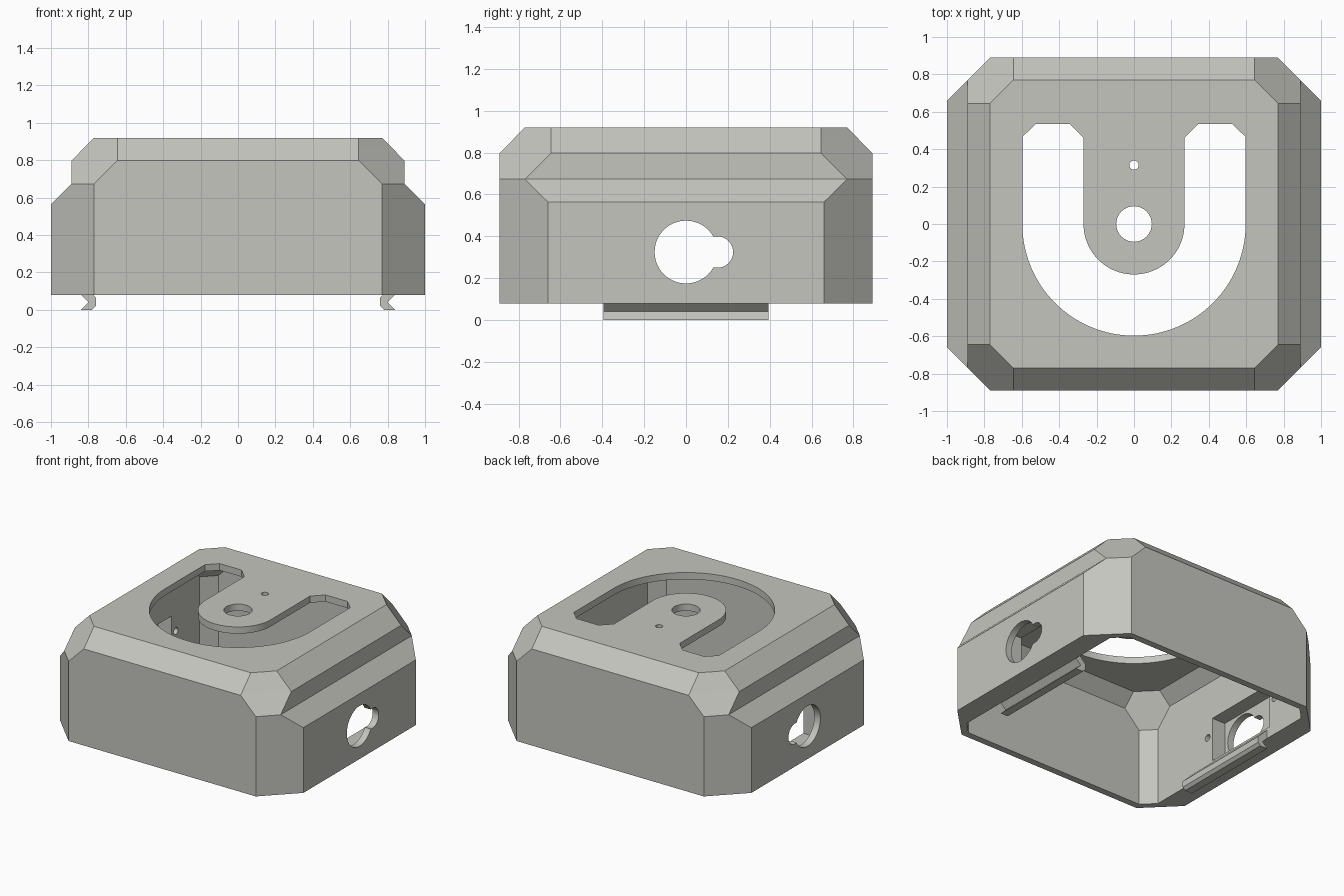
import bpy, bmesh, math

if "Cube" in bpy.data.objects:
    bpy.data.objects.remove(bpy.data.objects["Cube"])

grey = bpy.data.materials.new("warm_grey")
grey.diffuse_color = (0.56, 0.56, 0.52, 1)
grey.use_nodes = True
grey.node_tree.nodes["Principled BSDF"].inputs["Base Color"].default_value = grey.diffuse_color


def make(name, rings):
    """Loft matching rings of points into a closed solid."""
    bm = bmesh.new()
    loops = [[bm.verts.new(p) for p in ring] for ring in rings]
    n = len(loops[0])
    for a, b in zip(loops, loops[1:]):
        for i in range(n):
            j = (i + 1) % n
            bm.faces.new((a[i], a[j], b[j], b[i]))
    bm.faces.new(loops[0][::-1])
    bm.faces.new(loops[-1])
    bmesh.ops.recalc_face_normals(bm, faces=bm.faces)
    mesh = bpy.data.meshes.new(name)
    bm.to_mesh(mesh)
    bm.free()
    mesh.materials.append(grey)
    ob = bpy.data.objects.new(name, mesh)
    bpy.context.collection.objects.link(ob)
    return ob


def prism(name, pts, axis, lo, hi):
    """Extrude a 2D outline along x (outline is y,z), y (x,z) or z (x,y)."""
    place = {"x": lambda p, t: (t, p[0], p[1]),
             "y": lambda p, t: (p[0], t, p[1]),
             "z": lambda p, t: (p[0], p[1], t)}[axis]
    return make(name, [[place(p, t) for p in pts] for t in (lo, hi)])


def arc(r, a0, a1, n, cx=0, cy=0):
    return [(cx + r * math.cos(math.radians(a0 + (a1 - a0) * i / n)),
             cy + r * math.sin(math.radians(a0 + (a1 - a0) * i / n)))
            for i in range(n + 1)]


def circle(r, cx, cy, n=48):
    return arc(r, 0, 360, n, cx, cy)[:-1]


def octagon(z, x1, y1, x2, y2):
    """Cut-corner rectangle: (x1, y1) ends the side edge, (x2, y2) the back edge."""
    q = [(x1, y1), (x2, y2)]
    pts = q + [(-x, y) for x, y in q[::-1]]
    pts += [(-x, -y) for x, y in pts]
    return [(x, y, z) for x, y in pts]


def cut(target, cutter):
    bpy.context.view_layer.objects.active = target
    mod = target.modifiers.new("cut", "BOOLEAN")
    mod.object, mod.operation, mod.solver = cutter, "DIFFERENCE", "EXACT"
    bpy.ops.object.modifier_apply(modifier=mod.name)
    bpy.data.objects.remove(cutter)


# Housing: faceted outer body with stepped sides
housing = make("housing", [
    octagon(0.08, 1, 0.66, 0.77, 0.89),
    octagon(0.565, 1, 0.66, 0.77, 0.89),
    octagon(0.673, 0.89, 0.77, 0.77, 0.89),
    octagon(0.798, 0.89, 0.645, 0.645, 0.89),
    octagon(0.92, 0.77, 0.645, 0.645, 0.77)])

# Hollow interior, open below
cut(housing, make("cavity", [
    octagon(-0.1, 0.84, 0.75, 0.75, 0.84),
    octagon(0.655, 0.84, 0.75, 0.75, 0.84),
    octagon(0.78, 0.84, 0.625, 0.625, 0.84),
    octagon(0.87, 0.75, 0.625, 0.625, 0.75)]))

# U-shaped opening around the tongue in the top
slot = arc(0.597, 0, -180, 64)
slot += [(-0.597, 0.465), (-0.525, 0.535), (-0.345, 0.535), (-0.27, 0.46)]
slot += arc(0.27, 180, 360, 48)
slot += [(0.27, 0.46), (0.345, 0.535), (0.525, 0.535), (0.597, 0.465)]
cut(housing, prism("slot", slot, "z", 0.8, 1))

# Tongue holes
cut(housing, prism("centre_hole", circle(0.095, 0, 0), "z", 0.8, 1))
cut(housing, prism("pin_hole", circle(0.025, 0, 0.315, 24), "z", 0.8, 1))

# Keyhole openings through both sides
cut(housing, prism("port", circle(0.15, 0, 0.325), "x", -1.2, 1.2))
cut(housing, prism("port_notch", circle(0.075, 0.15, 0.325, 32), "x", -1.2, 1.2))

# Socket pockets and blind screw holes inside both side walls
pocket = [(-0.18, 0.16), (0.42, 0.16), (0.42, 0.49), (-0.18, 0.49)]
for s in (-1, 1):
    cut(housing, prism("pocket", pocket, "x", s * 0.8, s * 0.95))
    for y in (-0.23, 0.47):
        cut(housing, prism("screw_hole", circle(0.025, y, 0.36, 24), "x", s * 0.8, s * 0.94))

# Snap rails hooked below the side walls
rail = [(0.85, 0.15), (0.84, 0.145), (0.76, 0.065), (0.76, 0.02), (0.78, 0.0),
        (0.84, 0.0), (0.80, 0.04), (0.84, 0.08), (0.85, 0.085)]
for s, side in ((-1, "left"), (1, "right")):
    prism(side + "_snap_rail", [(s * x, z) for x, z in rail], "y", -0.395, 0.395)

# Smooth the round openings, keep the facets sharp
bpy.ops.object.select_all(action="DESELECT")
housing.select_set(True)
bpy.context.view_layer.objects.active = housing
bpy.ops.object.shade_smooth_by_angle(angle=math.radians(20))
